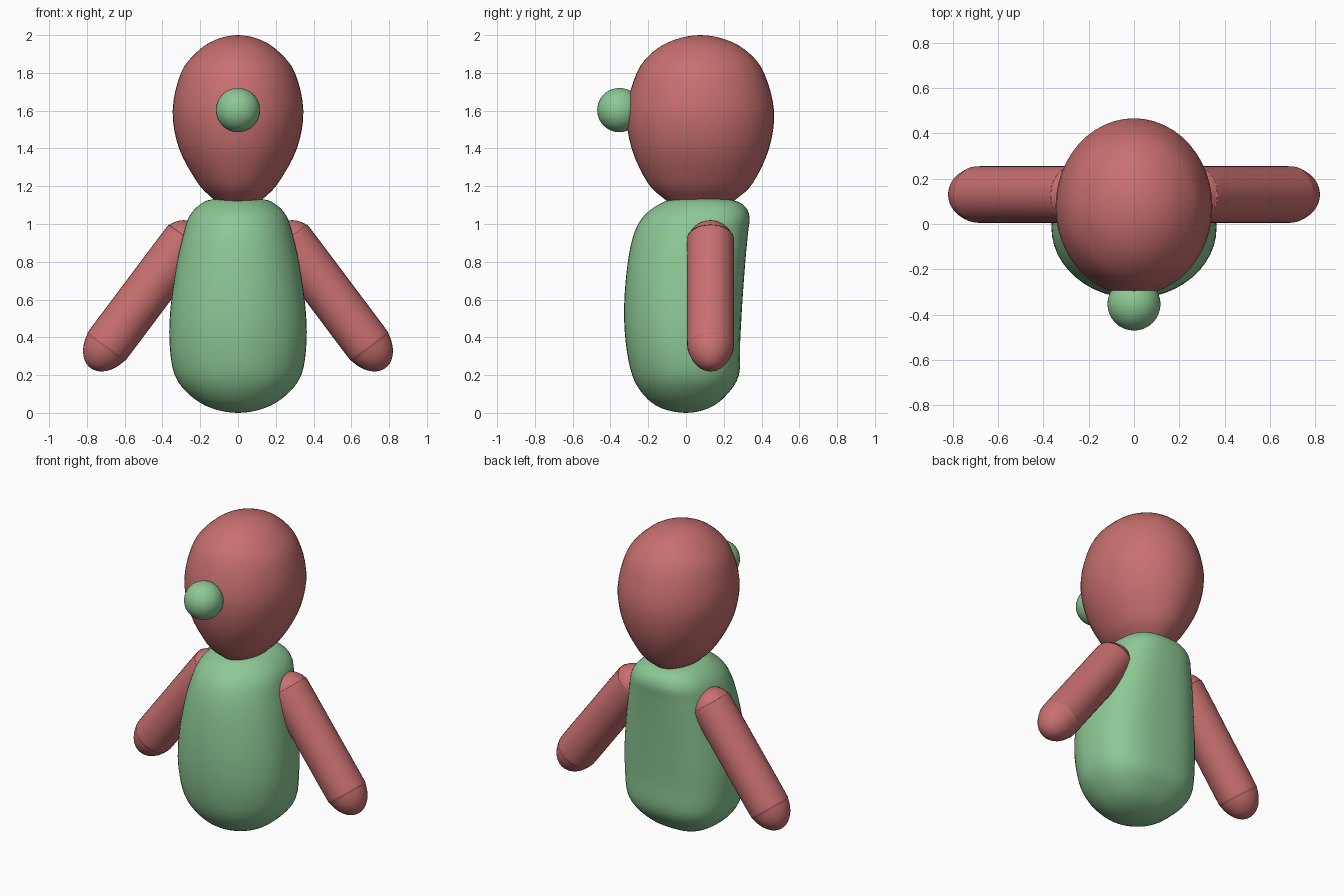
import bpy, bmesh, math
from mathutils import Matrix, Vector

if "Cube" in bpy.data.objects:
    bpy.data.objects.remove(bpy.data.objects["Cube"])


def material(name, rgb):
    m = bpy.data.materials.new(name)
    m.diffuse_color = (*rgb, 1)
    m.use_nodes = True
    m.node_tree.nodes["Principled BSDF"].inputs["Base Color"].default_value = m.diffuse_color
    return m


RED = material("soft red", (0.58, 0.16, 0.16))
GREEN = material("soft green", (0.265, 0.58, 0.30))


def smooth_rows(rows, steps=4):
    """Catmull-Rom through the rows, with rounded poles at both ends."""
    def over(r):
        return (r[0], -r[1], r[3], r[2])
    p = [over(rows[1])] + rows + [over(rows[-2])]
    out = []
    for i in range(1, len(p) - 2):
        for s in range(steps):
            t = s / steps
            out.append([0.5 * (2 * b + (c - a) * t + (2*a - 5*b + 4*c - d) * t*t
                               + (3*b - a - 3*c + d) * t**3)
                        for a, b, c, d in zip(p[i-1], p[i], p[i+1], p[i+2])])
    return out + [list(rows[-1])]


def loft(name, rows, mat, back_power=2.0, sides=48, matrix=None):
    """Closed rounded body from rows of (z, half width, front y, back y)."""
    bm = bmesh.new()
    rings = []
    for z, w, f, b in smooth_rows(rows):
        cy, ry = (f + b) / 2, (b - f) / 2
        ring = []
        for k in range(sides):
            a = 2 * math.pi * k / sides
            c, s = math.cos(a), math.sin(a)
            e = 2 / (back_power if s > 0 else 2.0)
            x = math.copysign(abs(c) ** e, c)
            y = math.copysign(abs(s) ** e, s)
            ring.append(bm.verts.new((x * w, cy + y * ry, z)))
        rings.append(ring)
    for lo, hi in zip(rings, rings[1:]):
        for k in range(sides):
            n = (k + 1) % sides
            bm.faces.new((lo[k], lo[n], hi[n], hi[k]))
    bmesh.ops.remove_doubles(bm, verts=bm.verts, dist=1e-5)
    if matrix:
        bm.transform(matrix)
    bmesh.ops.recalc_face_normals(bm, faces=bm.faces)
    for face in bm.faces:
        face.smooth = True
    me = bpy.data.meshes.new(name)
    bm.to_mesh(me)
    bm.free()
    me.materials.append(mat)
    ob = bpy.data.objects.new(name, me)
    bpy.context.collection.objects.link(ob)
    return ob


# Body: rounded belly, flatter back
loft("body", [
    (0.00, 0.00, 0.00, 0.00), (0.025, 0.14, -0.13, 0.12), (0.09, 0.25, -0.22, 0.21),
    (0.20, 0.335, -0.285, 0.28), (0.38, 0.363, -0.32, 0.287), (0.58, 0.355, -0.327, 0.298),
    (0.80, 0.322, -0.308, 0.314), (0.95, 0.288, -0.275, 0.328), (1.04, 0.258, -0.225, 0.336),
    (1.10, 0.205, -0.15, 0.305), (1.13, 0.14, -0.07, 0.23), (1.137, 0.00, 0.08, 0.08),
], GREEN, back_power=2.7)

# Head: egg, narrower at the neck
HY = 0.076
loft("head", [(z, w, HY - d, HY + d) for z, w, d in [
    (1.06, 0, 0), (1.09, 0.08, 0.12), (1.14, 0.14, 0.20), (1.22, 0.215, 0.28),
    (1.40, 0.312, 0.364), (1.60, 0.346, 0.39), (1.80, 0.302, 0.337),
    (1.91, 0.218, 0.252), (1.975, 0.12, 0.138), (2.0, 0, 0)]], RED)

# Nose
loft("nose", [(1.603 - 0.117 * math.cos(a), 0.117 * math.sin(a),
               -0.353 - 0.117 * math.sin(a), -0.353 + 0.117 * math.sin(a))
              for a in [math.pi * i / 8 for i in range(9)]], GREEN, sides=32)

# Arms: long capsules, slightly more pointed at the hand
R = 0.125
for side, label in ((-1, "left"), (1, "right")):
    top, hand = Vector((side * 0.288, 0.13, 0.895)), Vector((side * 0.673, 0.13, 0.382))
    axis = top - hand
    length = axis.length
    prof = [(-0.18 * math.cos(i * math.pi / 12), R * math.sin(i * math.pi / 12)) for i in range(7)]
    prof += [(length / 2, R)]
    prof += [(length + R * math.sin(i * math.pi / 12), R * math.cos(i * math.pi / 12)) for i in range(7)]
    prof[-1] = (length + R, 0)
    mat = Matrix.Translation(hand) @ axis.to_track_quat('Z', 'Y').to_matrix().to_4x4()
    loft(label + "_arm", [(z, r, -r, r) for z, r in prof], RED, sides=32, matrix=mat)
